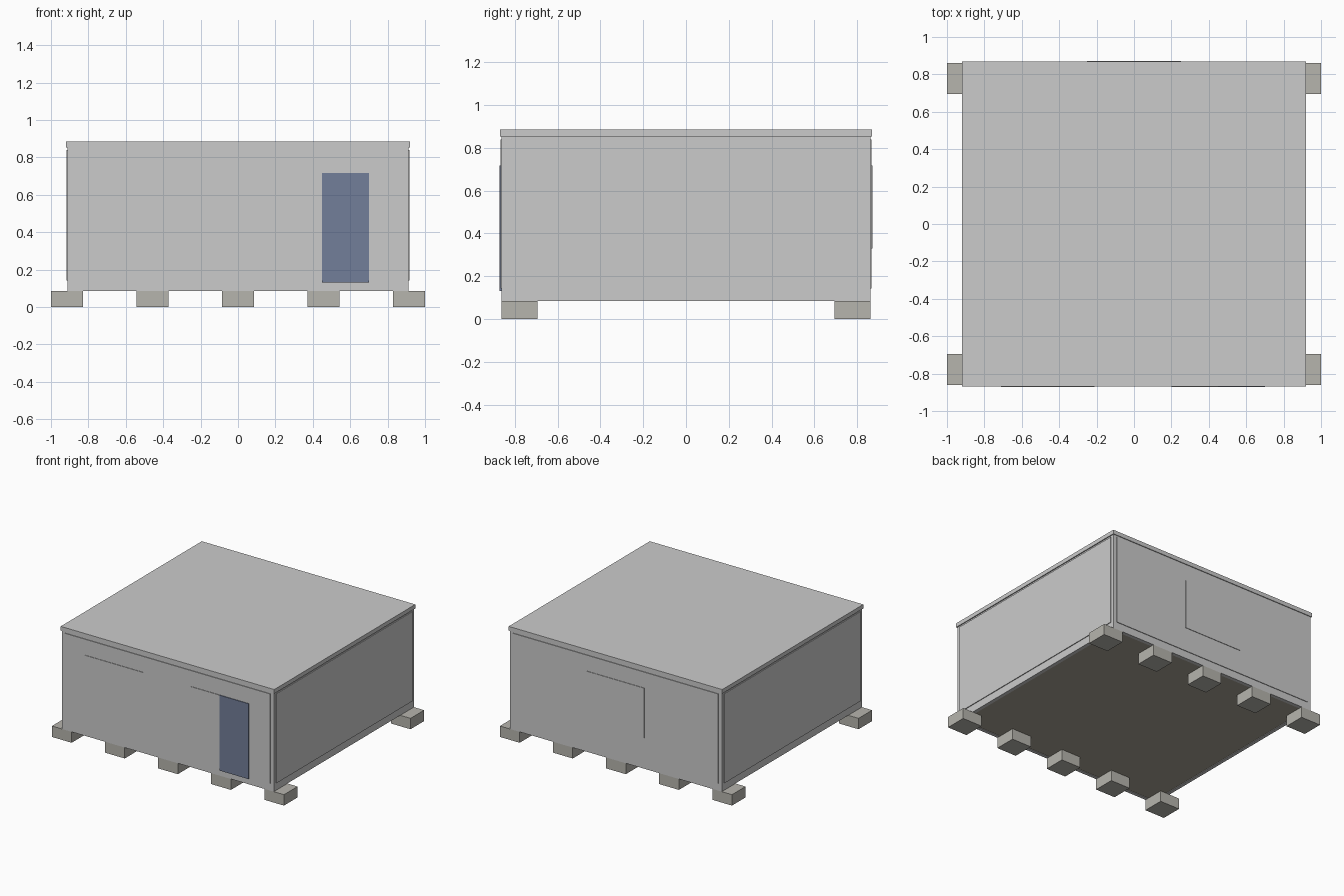
import bpy

if "Cube" in bpy.data.objects:
    bpy.data.objects.remove(bpy.data.objects["Cube"])


def material(name, rgb):
    m = bpy.data.materials.new(name)
    m.diffuse_color = (*rgb, 1)
    m.use_nodes = True
    m.node_tree.nodes["Principled BSDF"].inputs["Base Color"].default_value = m.diffuse_color
    return m


def box(name, x, y, z, mat=None):
    """Axis-aligned box from (min, max) ranges."""
    bpy.ops.mesh.primitive_cube_add(
        size=1, location=[(a + b) / 2 for a, b in (x, y, z)])
    ob = bpy.context.object
    ob.name = name
    ob.scale = [b - a for a, b in (x, y, z)]
    bpy.ops.object.transform_apply(location=False, rotation=False, scale=True)
    if mat:
        ob.data.materials.append(mat)
    return ob


def span(a, b, side):
    """Range a..b, mirrored when side is -1."""
    return tuple(sorted((a * side, b * side)))


concrete = material("concrete", (0.47, 0.46, 0.42))
timber = material("floor_timber", (0.40, 0.37, 0.30))
blue = material("door_blue", (0.17, 0.21, 0.32))

FX, FY = 0.912, 0.862          # outer faces of the steel frame
BASE, SILL, HEAD, TOP = 0.085, 0.143, 0.84, 0.885
POST_X, POST_Y = 0.885, 0.835  # inner edges of the corner posts

# Foundation blocks in two rows
for row, sy in (("front", -1), ("back", 1)):
    for i in range(5):
        cx = (i - 2) * 0.4575
        box(f"{row}_block_{i + 1}", (cx - 0.085, cx + 0.085),
            span(0.695, FY, sy), (0, BASE), concrete)

# Frame: corner posts, bottom and top beams
for side, sy in (("front", -1), ("back", 1)):
    for name, z in (("bottom", (BASE, SILL)), ("top", (HEAD, 0.853))):
        box(f"{side}_{name}_beam", (-FX, FX), span(POST_Y, FY, sy), z)
    for hand, sx in (("left", -1), ("right", 1)):
        box(f"{side}_{hand}_post", span(POST_X, FX, sx),
            span(POST_Y, FY, sy), (SILL, HEAD))
for hand, sx in (("left", -1), ("right", 1)):
    for name, z in (("bottom", (BASE, SILL)), ("top", (HEAD, 0.853))):
        box(f"{hand}_{name}_beam", span(POST_X, FX, sx), (-POST_Y, POST_Y), z)

# Floor and roof
box("floor", (-POST_X, POST_X), (-POST_Y, POST_Y), (0.089, SILL), timber)
box("roof", (-0.92, 0.92), (-0.868, 0.868), (0.853, TOP))

# Wall panels standing slightly proud of the frame
for side, s in (("front", -1), ("back", 1)):
    box(f"{side}_wall", (-POST_X, POST_X), span(0.835, 0.867, s), (SILL, HEAD))
for side, s in (("left", -1), ("right", 1)):
    box(f"{side}_wall", span(0.885, 0.918, s), (-POST_Y, POST_Y), (SILL, HEAD))

# Windows and double door
box("front_window", (-0.71, -0.21), (-0.871, -0.86), (0.33, 0.717))
box("back_window", (-0.25, 0.25), (0.86, 0.871), (0.33, 0.717))
box("left_door_leaf", (0.20, 0.45), (-0.871, -0.86), (0.33, 0.717))
box("right_door_leaf", (0.45, 0.70), (-0.872, -0.86), (0.13, 0.717), blue)
